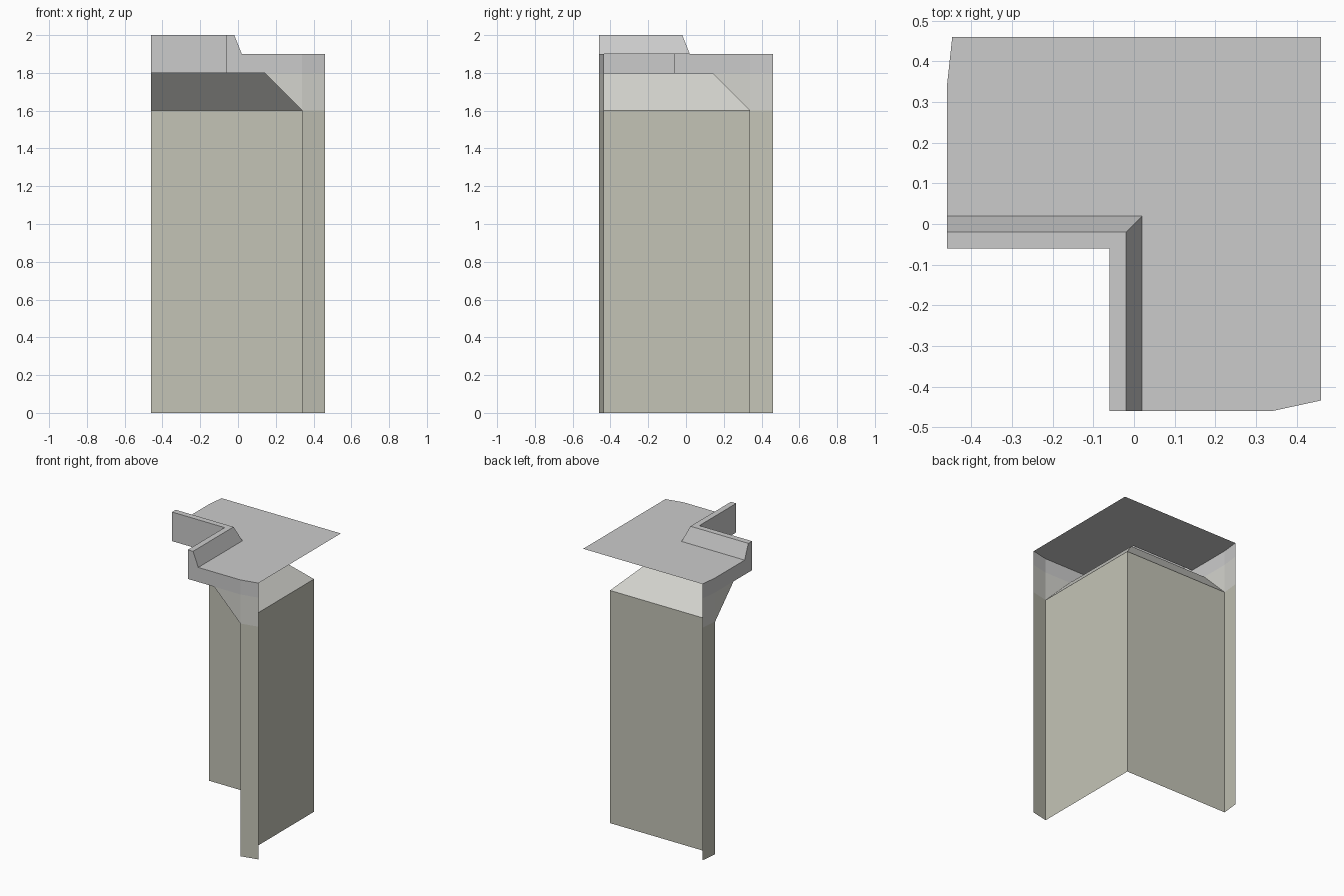
import bpy, bmesh

if "Cube" in bpy.data.objects:
    bpy.data.objects.remove(bpy.data.objects["Cube"])

WALL, EDGE, BACK, TOP = 0.34, -0.06, 0.46, 1.9


def material(name, rgb):
    m = bpy.data.materials.new(name)
    m.diffuse_color = (*rgb, 1)
    m.use_nodes = True
    m.node_tree.nodes["Principled BSDF"].inputs["Base Color"].default_value = m.diffuse_color
    return m


stone = material("olive_stone", (0.55, 0.55, 0.47))
blend = material("stone_blend", (0.66, 0.66, 0.62))


# The ends of both arms bend slightly inward behind the wall face
def bend(d, amount):
    return -0.46 + amount * max(0, (d - WALL) / (BACK - WALL))


def left_end(d, z):
    return (bend(d, 0.013), d, z)


def corner(d, z):
    return (d, d, z)


def front_end(d, z):
    return (d, bend(d, 0.026), z)


def build(name, polygons, mat=None):
    bm = bmesh.new()
    for poly in polygons:
        bm.faces.new([bm.verts.new(p) for p in poly])
    bmesh.ops.remove_doubles(bm, verts=bm.verts, dist=1e-5)
    mesh = bpy.data.meshes.new(name)
    bm.to_mesh(mesh)
    bm.free()
    if mat:
        mesh.materials.append(mat)
    obj = bpy.data.objects.new(name, mesh)
    bpy.context.collection.objects.link(obj)


# Sweep a (depth, height) profile along both arms, mitred at the corner
def sweep(profile):
    rows = [[f(*p) for p in profile] for f in (left_end, corner, front_end)]
    return [(a[i], b[i], b[i + 1], a[i + 1])
            for a, b in zip(rows, rows[1:])
            for i in range(len(profile) - 1)]


# Close both arm ends with the same outlines, facing outward
def caps(outlines):
    return ([[left_end(*p) for p in o] for o in outlines]
            + [[front_end(*p) for p in reversed(o)] for o in outlines])


# Strip of end cap behind the wall face
def strip(z0, z1):
    return [(WALL, z0), (WALL, z1), (BACK, z1), (BACK, z0)]


# Lower wall
build("lower_wall", sweep([(WALL, 0), (WALL, 1.6)]) + caps([strip(0, 1.6)]), stone)

# Sloping overhang
slope = [(WALL, 1.6), (0.14, 1.8)]
build("sloped_overhang",
      sweep(slope) + caps([slope + [(WALL, 1.8)], strip(1.6, 1.8)]), blend)

# Parapet and walkway
rim = [(0.14, 1.8), (EDGE, 1.8), (EDGE, 2.0), (-0.02, 2.0), (0.02, TOP), (WALL, TOP)]
build("parapet_walkway",
      sweep(rim + [(BACK, TOP)]) + caps([rim + [(WALL, 1.8)], strip(1.8, TOP)]))
